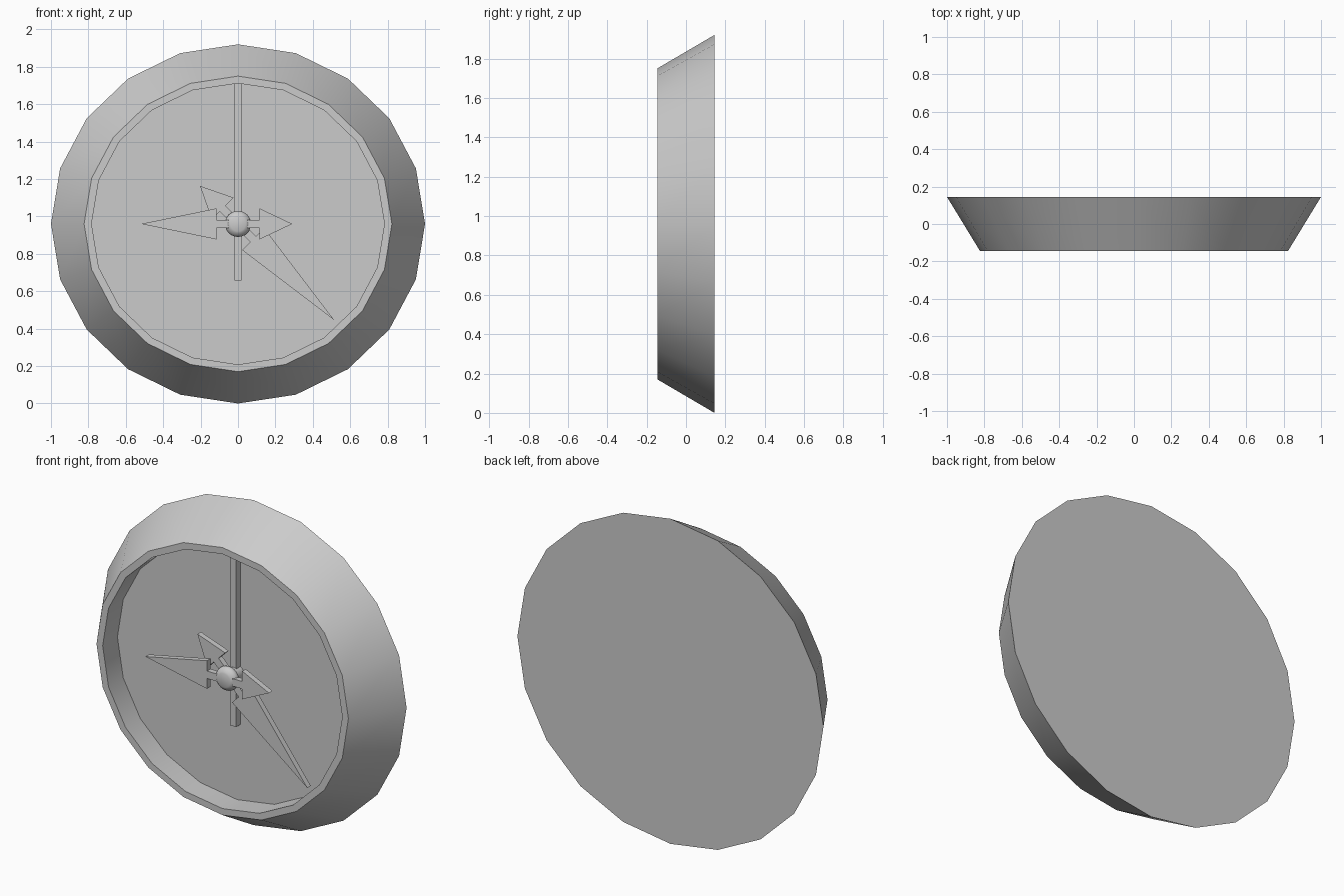
import bpy, bmesh, math
from mathutils import Matrix

if "Cube" in bpy.data.objects:
    bpy.data.objects.remove(bpy.data.objects["Cube"], do_unlink=True)

CENTRE_Z = 0.96

grey = bpy.data.materials.new("light_grey")
grey.use_nodes = True
COLOUR = (0.6, 0.6, 0.6, 1)
grey.diffuse_color = COLOUR
grey.node_tree.nodes["Principled BSDF"].inputs["Base Color"].default_value = COLOUR


def finish(name, bm, smooth=False):
    """Turn a bmesh into a named object centred on the dial."""
    bmesh.ops.recalc_face_normals(bm, faces=bm.faces)
    mesh = bpy.data.meshes.new(name)
    bm.to_mesh(mesh)
    bm.free()
    mesh.materials.append(grey)
    obj = bpy.data.objects.new(name, mesh)
    obj.location.z = CENTRE_Z
    bpy.context.collection.objects.link(obj)
    if smooth:
        bpy.ops.object.select_all(action='DESELECT')
        obj.select_set(True)
        bpy.context.view_layer.objects.active = obj
        bpy.ops.object.shade_smooth_by_angle(angle=math.radians(30))
    return obj


def lathe(name, profile, sides, squash=1.0):
    """Rings of (radius, y) around the y axis, capped at both ends."""
    bm = bmesh.new()
    rings = []
    for r, y in profile:
        rings.append([bm.verts.new((r * math.sin(a), y, r * squash * math.cos(a)))
                      for a in (2 * math.pi * i / sides for i in range(sides))])
    for a, b in zip(rings, rings[1:]):
        for i in range(sides):
            j = (i + 1) % sides
            bm.faces.new((a[i], a[j], b[j], b[i]))
    bm.faces.new(rings[0])
    bm.faces.new(rings[-1])
    return finish(name, bm, smooth=True)


def plate(name, outline, front, back, angle=0):
    """Extrude an (x, z) outline from front to back, turned about y."""
    bm = bmesh.new()
    face = bm.faces.new([bm.verts.new((x, front, z)) for x, z in outline])
    ext = bmesh.ops.extrude_face_region(bm, geom=[face])
    verts = [v for v in ext["geom"] if isinstance(v, bmesh.types.BMVert)]
    bmesh.ops.translate(bm, verts=verts, vec=(0, back - front, 0))
    bm.transform(Matrix.Rotation(angle, 4, 'Y'))
    return finish(name, bm)


# Flared case with a rim and a recessed dial
lathe("case", [(1.0, 0.145), (0.823, -0.145), (0.783, -0.145), (0.783, -0.007)],
      20, squash=0.96)

# Long straight hand lying on the dial
plate("straight_hand", [(-0.02, -0.303), (0.02, -0.303), (0.02, 0.75), (-0.02, 0.75)],
      -0.045, 0.0)


# Double-ended arrow hands: long point towards -x, short point towards +x
def arrow_hand(name, long_tip, short_tip, front, back, angle):
    upper = [(-0.115, 0.083), (-0.115, 0.022), (0.115, 0.022), (0.115, 0.083)]
    lower = [(x, -z) for x, z in reversed(upper)]
    plate(name, [(-long_tip, 0)] + upper + [(short_tip, 0)] + lower, front, back, angle)


arrow_hand("diagonal_hand", 0.727, 0.287, -0.088, -0.055, math.radians(-135))
arrow_hand("level_hand", 0.518, 0.29, -0.125, -0.092, 0)

# Centre spindle and rounded knob
lathe("spindle", [(0.045, 0.0), (0.045, -0.09)], 20)
knob = [(0.07 * math.sin(t), -0.098 + 0.042 * math.cos(t))
        for t in (math.radians(d) for d in range(35, 146, 10))]
lathe("knob", knob, 24)
